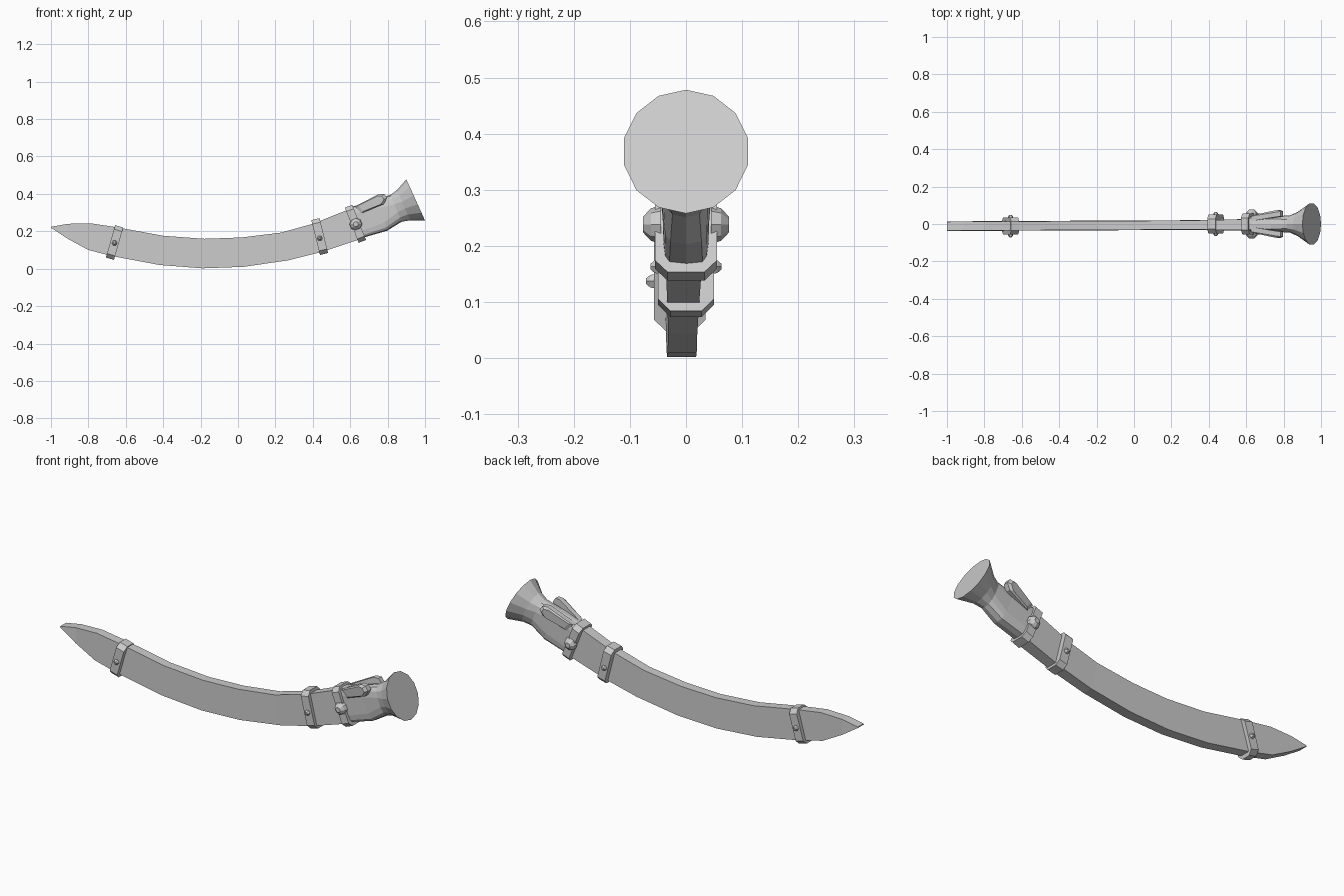
import bpy, bmesh, math
from mathutils import Matrix, Vector

cube = bpy.data.objects.get("Cube")
if cube:
    bpy.data.objects.remove(cube)

grey = bpy.data.materials.new("plain grey")
grey.use_nodes = True
COLOUR = (0.6, 0.6, 0.6, 1)
grey.diffuse_color = COLOUR
grey.node_tree.nodes["Principled BSDF"].inputs["Base Color"].default_value = COLOUR


def loft(name, rings, matrix=Matrix()):
    """Skin a list of equal rings and cap both ends."""
    bm = bmesh.new()
    rows = [[bm.verts.new(matrix @ Vector(p)) for p in ring] for ring in rings]
    n = len(rows[0])
    for a, b in zip(rows, rows[1:]):
        for i in range(n):
            j = (i + 1) % n
            bm.faces.new((a[i], a[j], b[j], b[i]))
    bm.faces.new(rows[0])
    bm.faces.new(rows[-1])
    bmesh.ops.recalc_face_normals(bm, faces=bm.faces)
    mesh = bpy.data.meshes.new(name)
    bm.to_mesh(mesh)
    bm.free()
    mesh.materials.append(grey)
    obj = bpy.data.objects.new(name, mesh)
    bpy.context.collection.objects.link(obj)
    return obj


def frame(x, y, z, tilt):
    """Local x runs along the sheath, tilted up by tilt degrees."""
    return Matrix.Translation((x, y, z)) @ Matrix.Rotation(-math.radians(tilt), 4, 'Y')


# Curved sheath: paired points on its upper and lower edges
edges = [
    ((-1.0, .224), (-1.0, .219)), ((-.91, .24), (-.91, .16)),
    ((-.79, .243), (-.80, .10)), ((-.65, .222), (-.67, .067)),
    ((-.40, .176), (-.42, .02)), ((-.18, .16), (-.19, .002)),
    ((.02, .167), (.03, .01)), ((.23, .193), (.27, .045)),
    ((.40, .24), (.45, .09)), ((.60, .32), (.66, .16)),
]
rings = []
for (xt, zt), (xb, zb) in edges:
    mid = -.007 + .005 * xt
    w = .026 if xt < .3 else .026 + .02 * (xt - .3)
    rings.append([(xt, mid - w * .92, zt), (xt, mid + w * .92, zt),
                  (xb, mid + w, zb), (xb, mid - w, zb)])
loft("sheath", rings)


# Chamfered bands around the sheath
def band(name, x, y, z, tilt, h, w, length):
    c = .022
    section = [(-w, h - c), (-w + c, h), (w - c, h), (w, h - c),
               (w, c - h), (w - c, -h), (c - w, -h), (-w, c - h)]
    loft(name, [[(s * length / 2, a, b) for a, b in section] for s in (-1, 1)],
         frame(x, y, z, tilt))


# Faceted studs on both faces of a band
def studs(name, x, y, z, r, base, tip, sides):
    for side, word in ((-1, "front"), (1, "back")):
        profile = [(r, base), (r * .85, base + (tip - base) * .55), (r * .4, tip)]
        rows = [[(x + rad * math.cos(t), y + side * d, z + rad * math.sin(t))
                 for t in (i * math.tau / sides for i in range(sides))]
                for rad, d in profile]
        loft(f"{name}_{word}", rows)


band("tip_band", -.66, -.011, .14, -16, .09, .046, .045)
band("middle_band", .437, 0, .172, 14, .096, .05, .045)
band("throat_band", .628, 0, .24, 21.5, .101, .055, .042)
studs("tip_stud", -.66, -.011, .137, .015, .044, .06, 6)
studs("middle_stud", .437, 0, .163, .015, .048, .063, 6)
studs("throat_stud", .63, 0, .238, .034, .045, .077, 8)

# Handle flaring into a round pommel; power makes early sections boxy
SIDES = 14
rows = []
for x, z, tilt, h, w, power in ((.62, .243, 21, .088, .04, .35),
                                (.765, .285, 22, .088, .042, .5),
                                (.845, .323, 22, .078, .047, .8),
                                (.885, .34, 23, .088, .068, 1),
                                (.95, .368, 24.4, .121, .113, 1)):
    m = frame(x, 0, z, tilt)
    ring = []
    for i in range(SIDES):
        t = i * math.tau / SIDES
        s, c = math.sin(t), math.cos(t)
        ring.append(m @ Vector((0, math.copysign(abs(s) ** power, s) * w,
                                math.copysign(abs(c) ** power, c) * h)))
    rows.append(ring)
loft("handle", rows)

# Splayed leaf plates beside the upper handle
leaf = [(-.085, .022), (.06, .03), (.085, .018), (.09, -.008), (.06, -.03), (-.07, -.026)]
for side, word in ((-1, "front"), (1, "back")):
    rows = []
    for depth, scale in ((-.02, 1), (.006, 1), (.014, .8)):
        rows.append([(a * scale, side * (.048 + depth + .15 * a), b * scale)
                     for a, b in leaf])
    loft(f"leaf_plate_{word}", rows, frame(.712, 0, .348, 24))
